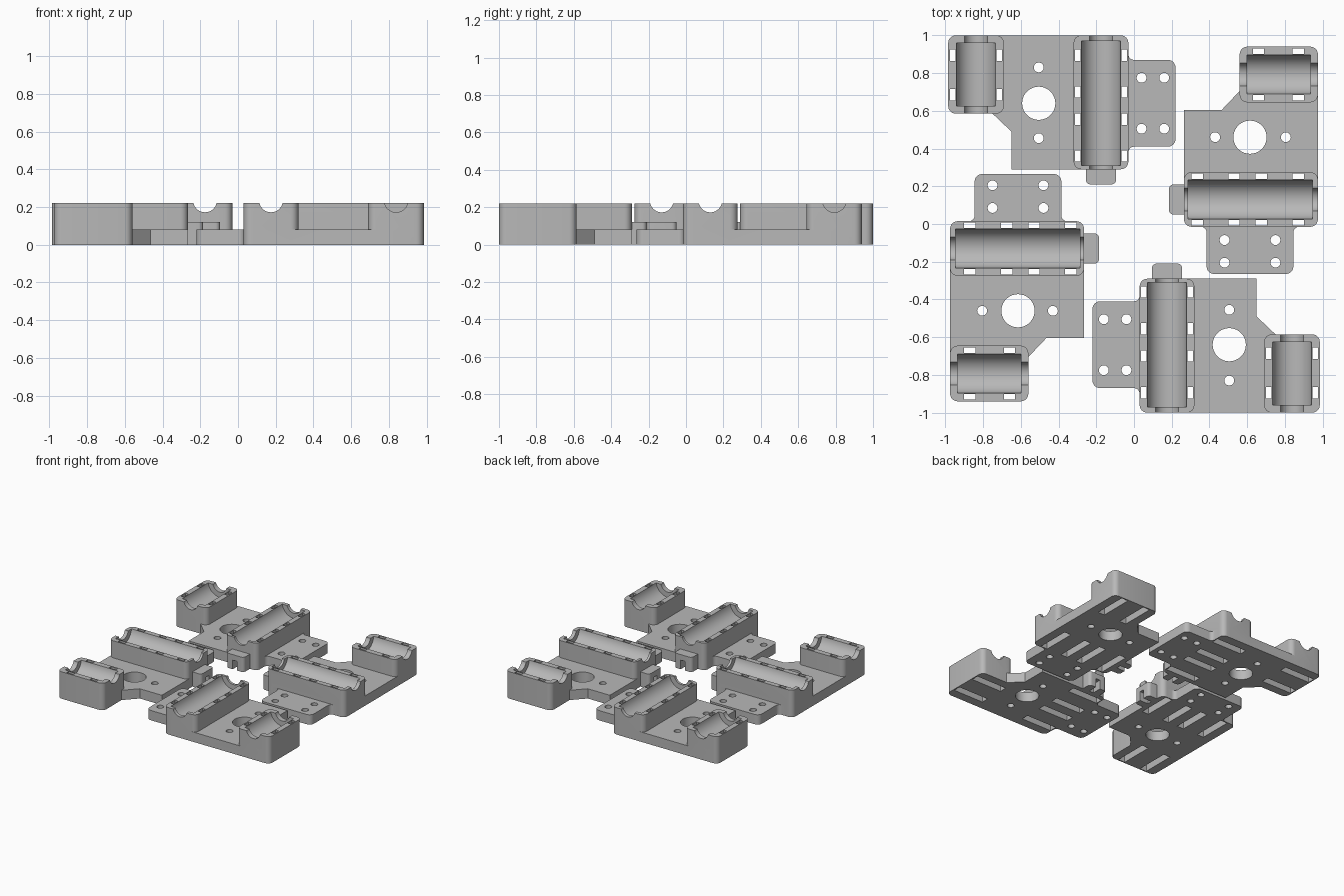
import bpy, bmesh, math
from mathutils import Vector, Matrix

cube = bpy.data.objects.get("Cube")
if cube:
    bpy.data.objects.remove(cube, do_unlink=True)

grey = bpy.data.materials.new("grey_plastic")
grey.use_nodes = True
COLOUR = (0.48, 0.48, 0.48, 1)
grey.diffuse_color = COLOUR
grey.node_tree.nodes["Principled BSDF"].inputs["Base Color"].default_value = COLOUR

TOP, PLATE, AXIS = 0.22, 0.08, 0.235
helpers = []


def rounded(points, radii):
    """Round the corners of a 2D outline, convex or concave."""
    out, n = [], len(points)
    for i, p in enumerate(points):
        p, r = Vector(p), radii[i]
        if not r:
            out.append(p)
            continue
        a = p + (Vector(points[i - 1]) - p).normalized() * r
        b = p + (Vector(points[(i + 1) % n]) - p).normalized() * r
        c = a + b - p
        for k in range(7):
            t = k / 6 * math.pi / 2
            out.append(c + (a - c) * math.cos(t) + (b - c) * math.sin(t))
    return out


def rect(x0, x1, y0, y1, r=0.0):
    return rounded([(x0, y0), (x1, y0), (x1, y1), (x0, y1)], [r] * 4)


def circle(x, y, r, n):
    return [Vector((x + r * math.cos(2 * math.pi * k / n),
                    y + r * math.sin(2 * math.pi * k / n))) for k in range(n)]


def prism(name, outline, lo, hi, along_y=False):
    """Extrude an outline along z, or an (x, z) outline along y."""
    bm = bmesh.new()
    def place(p, h):
        return (p.x, h, p.y) if along_y else (p.x, p.y, h)
    face = bm.faces.new([bm.verts.new(place(p, lo)) for p in outline])
    ext = bmesh.ops.extrude_face_region(bm, geom=[face])
    shift = (0, hi - lo, 0) if along_y else (0, 0, hi - lo)
    bmesh.ops.translate(bm, vec=shift,
                        verts=[v for v in ext["geom"] if isinstance(v, bmesh.types.BMVert)])
    bmesh.ops.recalc_face_normals(bm, faces=bm.faces[:])
    mesh = bpy.data.meshes.new(name)
    bm.to_mesh(mesh)
    bm.free()
    mesh.materials.append(grey)
    obj = bpy.data.objects.new(name, mesh)
    bpy.context.collection.objects.link(obj)
    return obj


def combine(body, other, operation):
    other.hide_render = True
    helpers.append(other)
    mod = body.modifiers.new(other.name, "BOOLEAN")
    mod.object, mod.operation, mod.solver = other, operation, "EXACT"


def add(*args):
    combine(body, prism(*args), "UNION")


def cut(*args):
    combine(body, prism(*args), "DIFFERENCE")


# Base plate with its chamfered step
body = prism("bracket", [Vector(p) for p in (
    (0.1, -1), (0.8, -1), (0.8, -0.64), (0.75, -0.585), (0.65, -0.49),
    (0.65, -0.29), (0.1, -0.29))], 0, PLATE)

# Screw tab, blending into the long block
add("screw_tab", rounded(
    [(0.12, -0.34), (0.03, -0.34), (0.03, -0.41), (-0.22, -0.41),
     (-0.22, -0.87), (0.03, -0.87), (0.03, -0.94), (0.12, -0.94)],
    [0, 0, 0.03, 0.04, 0.04, 0.03, 0, 0]), 0, PLATE)

# Bearing blocks and belt tab
LONG_X, SHORT_X = 0.175, 0.838
add("long_bearing_block", rect(0.03, 0.32, -1, -0.29, 0.04), 0, TOP)
add("short_bearing_block", rect(0.69, 0.985, -1, -0.585, 0.04), 0, TOP)
add("belt_tab", rounded([(0.095, -0.35), (0.255, -0.35), (0.255, -0.21), (0.095, -0.21)],
                        [0, 0, 0.025, 0.025]), 0, 0.12)
cut("belt_slot", rect(0.155, 0.195, -0.285, -0.15), -0.02, 0.075)


def zip_profile(x):
    """Two upright slots joined by an arched groove on the underside."""
    inner, outer, r = 0.109, 0.137, 0.135
    start = math.acos(inner / r)
    arc = [start + k / 12 * (math.pi - 2 * start) for k in range(13)]
    pts = [(-outer, -0.02), (outer, -0.02), (outer, 0.3), (inner, 0.3)]
    pts += [(r * math.cos(a), AXIS - r * math.sin(a)) for a in arc]
    pts += [(-inner, 0.3), (-outer, 0.3)]
    return [Vector((x + px, pz)) for px, pz in pts]


# Bearing troughs, narrower shaft grooves and cable tie slots
for name, x, lo, hi, end, ties in (
        ("long", LONG_X, -0.97, -0.31, -0.25, (-0.36, -0.555, -0.70, -0.895)),
        ("short", SHORT_X, -0.96, -0.625, -0.5, (-0.685, -0.895))):
    cut(name + "_trough", circle(x, AXIS, 0.105, 48), lo, hi, True)
    cut(name + "_shaft_groove", circle(x, AXIS, 0.063, 32), -1.1, end, True)
    for y in ties:
        cut(name + "_tie_slot", zip_profile(x), y - 0.03, y + 0.03, True)

# Round holes
HOLE_X = 0.505
holes = [(HOLE_X, -0.64, 0.088), (HOLE_X, -0.455, 0.026), (HOLE_X, -0.83, 0.026)]
holes += [(x, y, 0.026) for x in (-0.16, -0.04) for y in (-0.505, -0.775)]
for x, y, r in holes:
    cut("hole", circle(x, y, r, 40), -0.05, 0.15)

# Bake the bracket and drop the helpers
graph = bpy.context.evaluated_depsgraph_get()
mesh = bpy.data.meshes.new_from_object(body.evaluated_get(graph))
body.modifiers.clear()
body.data = mesh
for obj in helpers:
    bpy.data.objects.remove(obj, do_unlink=True)
mesh.materials.clear()
mesh.materials.append(grey)
mesh.polygons.foreach_set("material_index", [0] * len(mesh.polygons))

bpy.ops.object.select_all(action="DESELECT")
body.select_set(True)
bpy.context.view_layer.objects.active = body
bpy.ops.object.shade_smooth_by_angle(angle=math.radians(30))

# Four brackets arranged around the centre
body.name = "front_left_bracket"
for name, turn, dx, dy in (("back_right_bracket", 2, 0, 0),
                           ("front_right_bracket", -1, 0.025, 0.045),
                           ("back_left_bracket", 1, -0.025, -0.045)):
    copy = body.copy()
    copy.name = name
    copy.rotation_euler.z = turn * math.pi / 2
    copy.location = (dx, dy, 0)
    bpy.context.collection.objects.link(copy)
